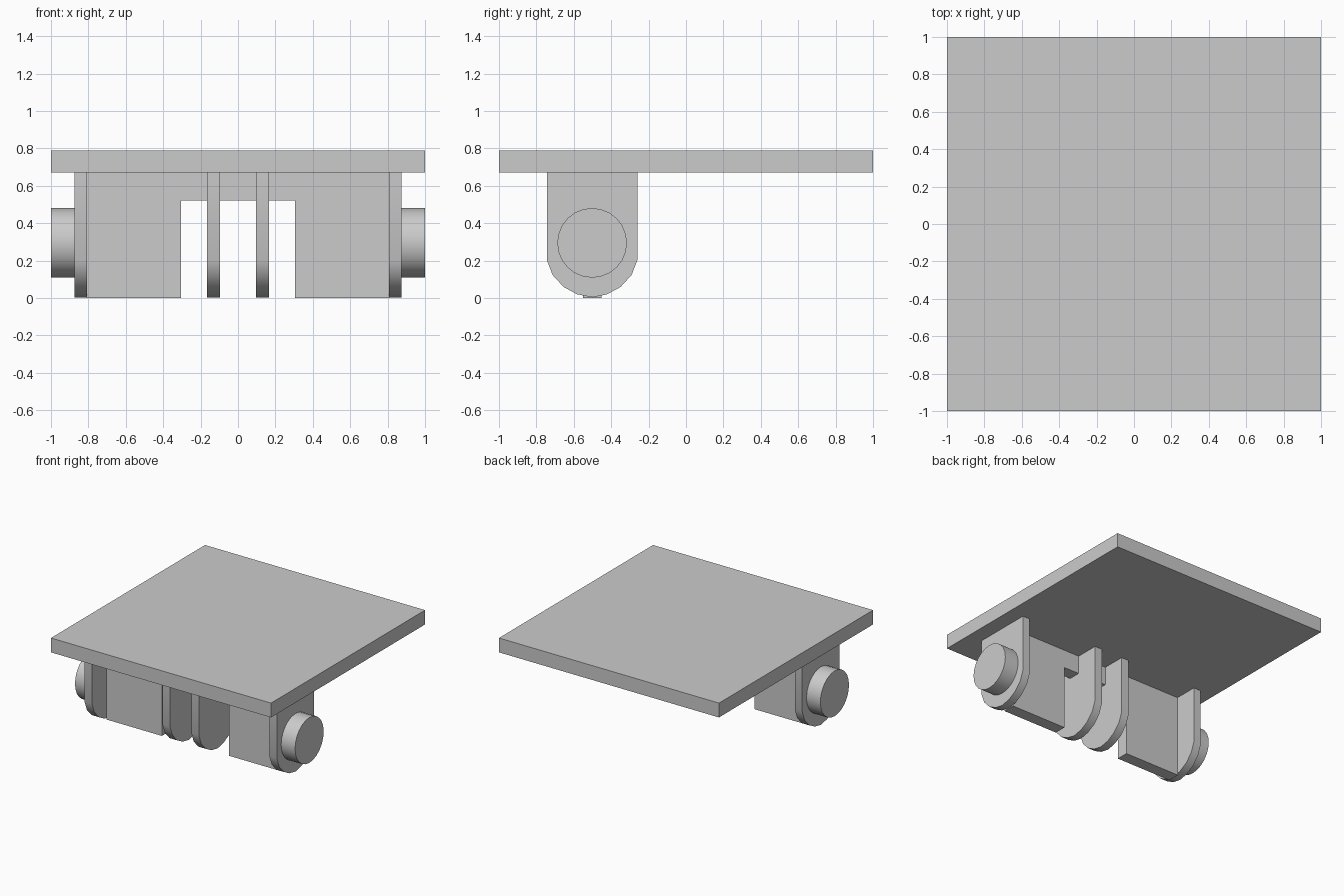
import bpy, bmesh, math

if "Cube" in bpy.data.objects:
    bpy.data.objects.remove(bpy.data.objects["Cube"])

CY = -0.502  # y centre of the support row


def finish(bm, name, smooth=False):
    bmesh.ops.recalc_face_normals(bm, faces=bm.faces)
    me = bpy.data.meshes.new(name)
    bm.to_mesh(me)
    bm.free()
    ob = bpy.data.objects.new(name, me)
    bpy.context.collection.objects.link(ob)
    if smooth:
        bpy.ops.object.select_all(action='DESELECT')
        ob.select_set(True)
        bpy.context.view_layer.objects.active = ob
        bpy.ops.object.shade_smooth_by_angle(angle=math.radians(30))
    return ob


def extrude(name, points, offset, smooth=False):
    """Extrude a closed planar outline along the offset vector."""
    bm = bmesh.new()
    face = bm.faces.new([bm.verts.new(p) for p in points])
    new = bmesh.ops.extrude_face_region(bm, geom=[face])
    verts = [g for g in new["geom"] if isinstance(g, bmesh.types.BMVert)]
    bmesh.ops.translate(bm, verts=verts, vec=offset)
    if face.is_valid and len(face.edges[0].link_faces) < 2:
        bm.faces.new(list(face.verts))
    return finish(bm, name, smooth)


# Flat square top plate
extrude("top_plate", [(-1, -1, 0.672), (1, -1, 0.672), (1, 1, 0.672), (-1, 1, 0.672)],
        (0, 0, 0.118))

# Notched web running between the outer brackets
web = [(-0.81, 0), (-0.305, 0), (-0.305, 0.522), (0.305, 0.522), (0.305, 0),
       (0.81, 0), (0.81, 0.672), (-0.81, 0.672)]
extrude("centre_web", [(x, CY - 0.05, z) for x, z in web], (0, 0.1, 0))

# Half outline of a round-bottomed bracket, mirrored about its centre line
half = [(0.242, 0.672), (0.242, 0.203), (0.211, 0.123), (0.152, 0.059), (0.08, 0.02)]
outline = half + [(0, 0.004)] + [(-y, z) for y, z in reversed(half)]

# Round pin outline
pin = [(0.186 * math.cos(a), 0.295 + 0.186 * math.sin(a))
       for a in (2 * math.pi * i / 24 for i in range(24))]

for side, s in (("left", -1), ("right", 1)):
    for part, shape, x0, x1 in (("outer_bracket", outline, 0.807, 0.874),
                                ("inner_bracket", outline, 0.097, 0.165),
                                ("pin", pin, 0.874, 1.0)):
        extrude(f"{part}_{side}", [(s * x0, CY + y, z) for y, z in shape],
                (s * (x1 - x0), 0, 0), True)
